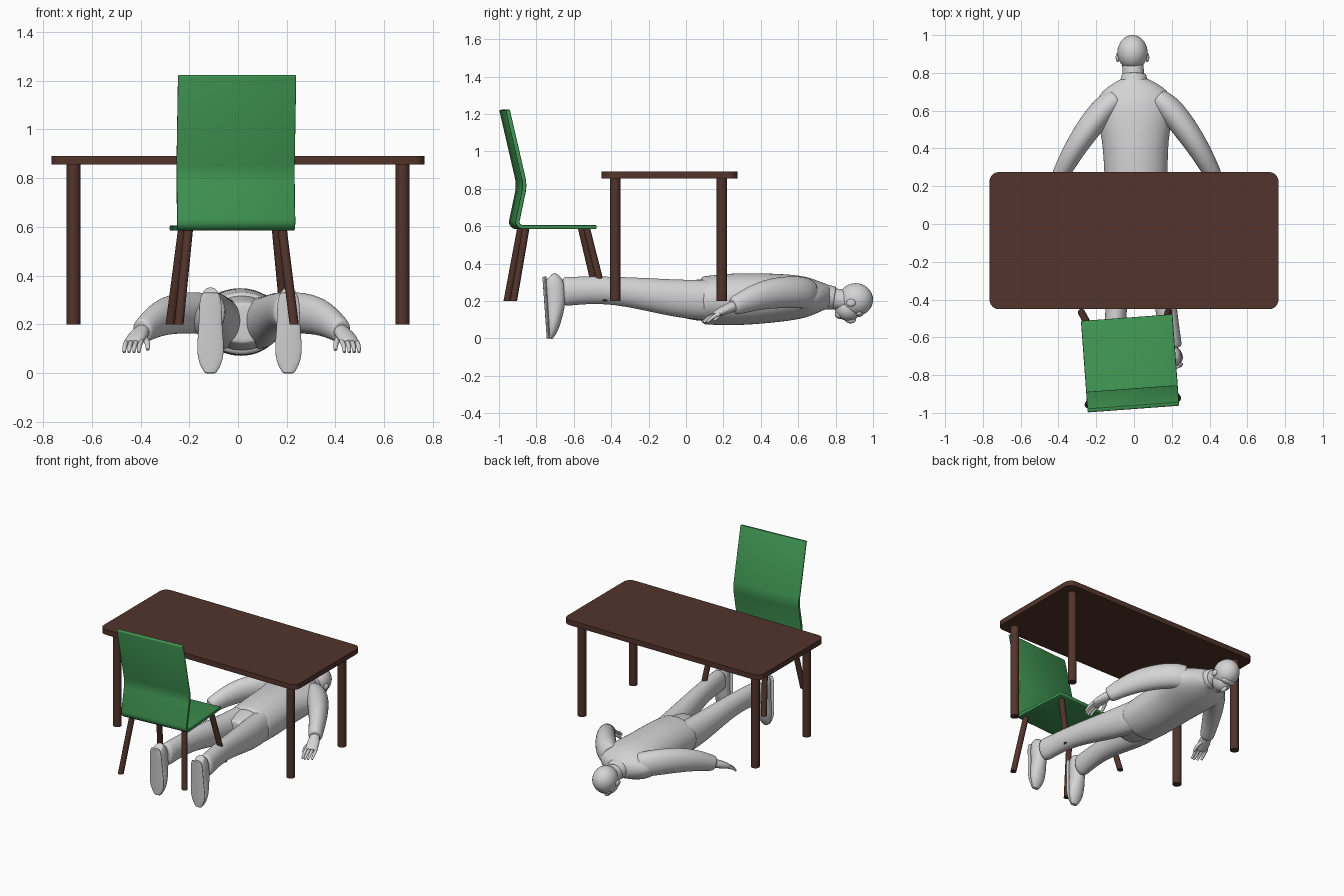
import bpy, bmesh, math
from mathutils import Vector, Matrix

default_cube = bpy.data.objects.get("Cube")
if default_cube:
    bpy.data.objects.remove(default_cube, do_unlink=True)


def material(name, red, green, blue):
    mat = bpy.data.materials.new(name)
    mat.use_nodes = True
    colour = (red, green, blue, 1)
    mat.diffuse_color = colour
    mat.node_tree.nodes["Principled BSDF"].inputs["Base Color"].default_value = colour
    return mat


WOOD = material("dark_brown_wood", .085, .034, .025)
GREEN = material("green_shell", .05, .3, .085)
GREY = material("light_grey", .66, .66, .66)


def finish(name, bm, mat, modifiers=(), sharp_angle=45):
    """Turn a bmesh into a named object, apply its modifiers and shade it."""
    bmesh.ops.recalc_face_normals(bm, faces=bm.faces)
    mesh = bpy.data.meshes.new(name)
    bm.to_mesh(mesh)
    bm.free()
    mesh.materials.append(mat)
    part = bpy.data.objects.new(name, mesh)
    bpy.context.collection.objects.link(part)
    bpy.ops.object.select_all(action="DESELECT")
    bpy.context.view_layer.objects.active = part
    part.select_set(True)
    for kind, settings in modifiers:
        modifier = part.modifiers.new(kind.lower(), kind)
        for key, value in settings.items():
            setattr(modifier, key, value)
        bpy.ops.object.modifier_apply(modifier=modifier.name)
    bpy.ops.object.shade_smooth_by_angle(angle=math.radians(sharp_angle))
    return part


def loft(name, stations, up=(0, 0, 1), sides=16):
    """Skin soft elliptical rings (x, y, z, half width, half height) along a path."""
    stations = [Vector(station) for station in stations]
    # Support rings keep both ends crisp when subdivided
    first, last = stations[0], stations[-1]
    stations.insert(1, first.lerp(stations[1], .08))
    stations.insert(-1, last.lerp(stations[-2], .08))
    centres = [Vector(station[:3]) for station in stations]
    bm = bmesh.new()
    rings = []
    for i, centre in enumerate(centres):
        ahead = centres[min(i + 1, len(centres) - 1)]
        behind = centres[max(i - 1, 0)]
        along = (ahead - behind).normalized()
        across = along.cross(Vector(up)).normalized()
        upward = across.cross(along)
        width, height = stations[i][3:]
        ring = []
        for k in range(sides):
            angle = math.tau * k / sides
            offset = across * width * math.cos(angle) + upward * height * math.sin(angle)
            ring.append(bm.verts.new(centre + offset))
        rings.append(ring)
    for ring, following in zip(rings, rings[1:]):
        for k in range(sides):
            bm.faces.new((ring[k - 1], ring[k], following[k], following[k - 1]))
    bm.faces.new(rings[0])
    bm.faces.new(rings[-1])
    return finish(name, bm, GREY, [("SUBSURF", {"levels": 2})], 60)


def ball(name, centre, size):
    bm = bmesh.new()
    placement = Matrix.Translation(centre) @ Matrix.Diagonal((*size, 1))
    bmesh.ops.create_uvsphere(bm, u_segments=28, v_segments=18, radius=1, matrix=placement)
    return finish(name, bm, GREY, sharp_angle=80)


def rod(name, foot, head, radius):
    """Straight round leg with level ends."""
    bm = bmesh.new()
    bmesh.ops.create_cone(bm, cap_ends=True, segments=20, radius1=radius, radius2=radius, depth=1)
    foot, head = Vector(foot), Vector(head)
    for vert in bm.verts:
        vert.co += foot.lerp(head, vert.co.z + .5) - Vector((0, 0, vert.co.z))
    return finish(name, bm, WOOD)


SIDES = {"right": -1, "left": 1}

# Table with rounded corners
bm = bmesh.new()
placement = Matrix.Translation((0, -.088, .873)) @ Matrix.Diagonal((1.53, .726, .036, 1))
bmesh.ops.create_cube(bm, size=1, matrix=placement)
corners = [edge for edge in bm.edges if edge.verts[0].co.xy == edge.verts[1].co.xy]
bmesh.ops.bevel(bm, geom=corners, offset=.05, segments=6, profile=.5, affect="EDGES")
finish("table_top", bm, WOOD)
for label, side in SIDES.items():
    for end, y in {"front": -.378, "back": .192}.items():
        x = side * .675
        rod(f"table_leg_{end}_{label}", (x, y, .2), (x, y, .86), .028)

# Chair shell: a folded strip with rounded bends, thickened
chair_place = Matrix.Translation((-.021, -.735, 0)) @ Matrix.Rotation(math.radians(4.2), 4, "Z")
half_width = .243
bm = bmesh.new()
folds = [(.24, .595), (-.19, .595), (-.143, .82), (-.236, 1.222)]
rows = [[bm.verts.new((x, y, z)) for x in (-half_width, half_width)] for y, z in folds]
for lower, upper in zip(rows, rows[1:]):
    bm.faces.new((lower[0], lower[1], upper[1], upper[0]))
bends = [edge for edge in bm.edges if len(edge.link_faces) == 2]
bmesh.ops.bevel(bm, geom=bends, offset=.035, segments=4, profile=.5, affect="EDGES")
shell = finish("chair_seat_and_back", bm, GREEN, [
    ("SOLIDIFY", {"thickness": .022, "offset": 0, "use_even_offset": True}),
    ("BEVEL", {"width": .006, "segments": 2, "limit_method": "ANGLE",
               "angle_limit": math.radians(50)})])
shell.matrix_world = chair_place

# Splayed chair legs
for label, side in SIDES.items():
    for end, top_y, foot_y in (("front", .19, .285), ("back", -.135, -.205)):
        leg = rod(f"chair_leg_{end}_{label}", (side * .237, foot_y, .2),
                  (side * .193, top_y, .59), .019)
        leg.matrix_world = chair_place

# Figure lying face down: jacket, hips, collar and neck
jacket_rings = [(.08, .165, .13), (.25, .172, .145), (.45, .175, .136),
                (.63, .222, .12), (.71, .18, .085), (.77, .07, .06)]
loft("jacket", [(.016 - y / 50, y, .2 + y / 30, width, height)
                for y, width, height in jacket_rings])
loft("hips", [(.02, -.06, .205, .12, .085), (.015, .05, .205, .155, .115),
              (.015, .2, .205, .14, .12)])
loft("collar", [(0, .74, .222, .08, .07), (0, .795, .214, .065, .063)])
loft("neck", [(0, .72, .22, .058, .058), (-.008, .88, .2, .058, .058)])

# Head with the face turned to the floor
middle = -.008
ball("skull", (middle, .908, .207), (.08, .092, .088))
ball("jaw", (middle, .868, .162), (.06, .072, .068))
ball("chin", (middle, .822, .13), (.03, .026, .026))
ball("brow", (middle, .925, .135), (.052, .025, .02))
ball("nose", (middle, .88, .1), (.016, .03, .02))

for label, side in SIDES.items():
    ball(f"ear_{label}", (middle + side * .078, .882, .19), (.011, .025, .02))

    # Arms spread out to the sides
    def arm(out, y, z, width, height):
        return (.015 + side * out, y, z, width, height)

    loft(f"sleeve_{label}", [arm(.11, .66, .235, .06, .08), arm(.18, .61, .25, .075, .09),
                             arm(.32, .42, .243, .062, .083), arm(.41, .25, .17, .045, .05)])
    loft(f"palm_{label}", [arm(.4, .27, .178, .028, .03), arm(.43, .2, .15, .044, .026),
                           arm(.446, .15, .126, .036, .015)])
    for finger in range(4):
        spread = (finger - 1.5) * .02
        length = .08 if finger in (1, 2) else .07
        knuckle_y = .17 + spread * .4
        loft(f"finger_{finger + 1}_{label}",
             [arm(.44 + spread, knuckle_y, .132, .011, .011),
              arm(.45 + spread, knuckle_y - length * .6, .113, .011, .011),
              arm(.452 + spread, knuckle_y - length, .085, .007, .007)], sides=8)
    loft(f"thumb_{label}", [arm(.405, .225, .152, .014, .014), arm(.385, .18, .125, .013, .013),
                            arm(.385, .15, .095, .008, .008)], sides=8)

    # Trouser legs spreading apart towards the feet
    def leg_x(y):
        return .02 - .04 * y + side * (.085 - .105 * y)

    leg_rings = [(.14, .205, .08, .11), (-.05, .21, .082, .105),
                 (-.4, .265, .057, .07), (-.66, .25, .056, .08)]
    loft(f"trouser_leg_{label}", [(leg_x(y), y, z, width, height)
                                  for y, z, width, height in leg_rings])

    # Shoes standing on their toes, with thin soles facing the front
    shoe_rings = [(.33, .03, .035), (.3, .046, .06), (.19, .046, .058),
                  (.1, .057, .042), (.04, .047, .03), (0, .022, .014)]
    ankle_x = .047 + side * .16
    sole_y = [-.765 + (.33 - z) * .07 for z, width, depth in shoe_rings]
    loft(f"shoe_{label}", [(ankle_x, y + depth, z, width, depth)
                           for y, (z, width, depth) in zip(sole_y, shoe_rings)], up=(0, 1, 0))
    loft(f"sole_{label}", [(ankle_x, y + .008, z, width + .002, .011)
                           for y, (z, width, depth) in zip(sole_y, shoe_rings)], up=(0, 1, 0))
